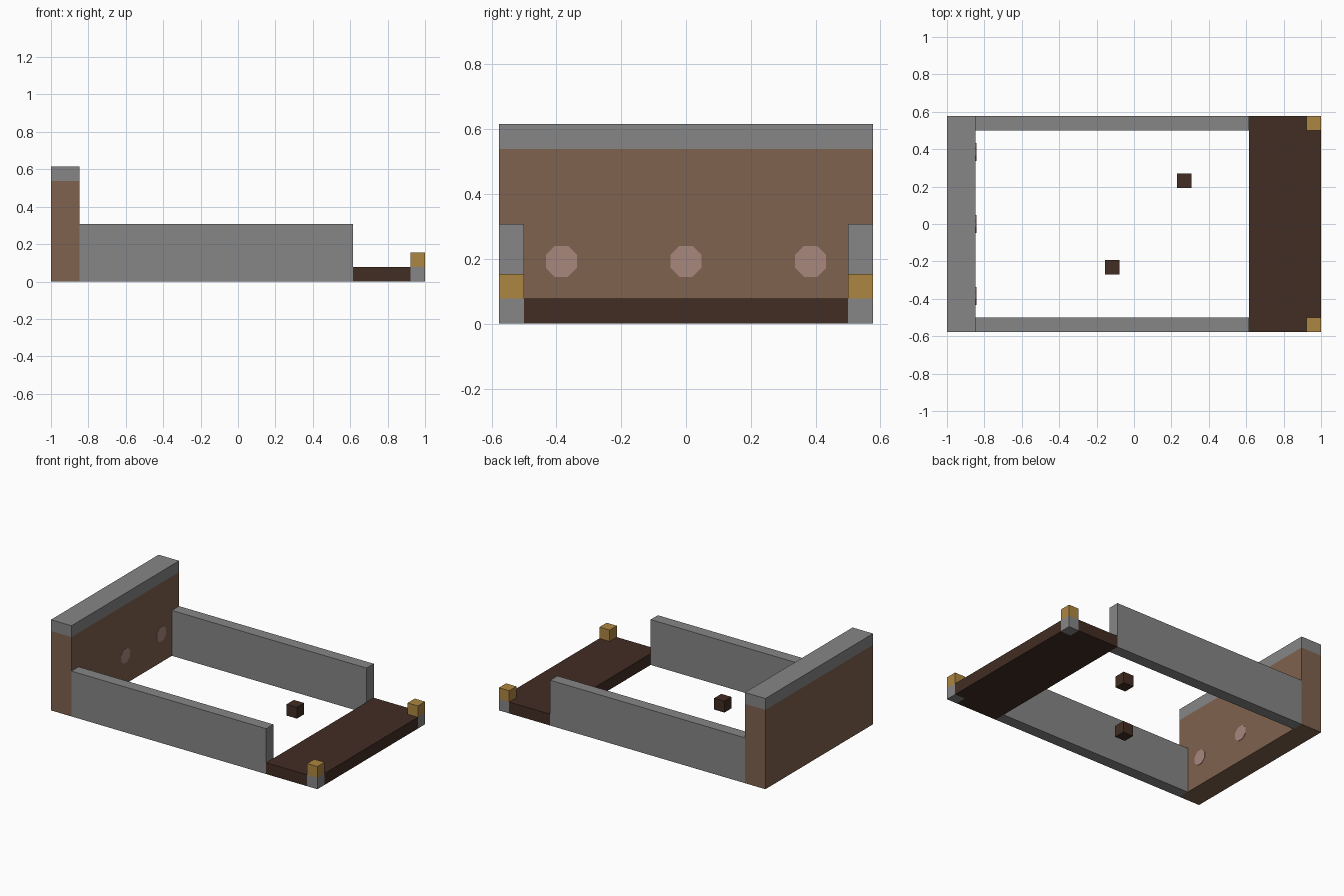
import bpy, bmesh, math
from mathutils import Matrix

if "Cube" in bpy.data.objects:
    bpy.data.objects.remove(bpy.data.objects["Cube"], do_unlink=True)

U = 2 / 26            # one building block
HALF = 7.5            # half the width, in blocks


def make_material(name, r, g, b):
    mat = bpy.data.materials.new(name)
    mat.use_nodes = True
    mat.diffuse_color = (r, g, b, 1)
    mat.node_tree.nodes["Principled BSDF"].inputs["Base Color"].default_value = (r, g, b, 1)
    return mat


STONE = make_material("grey_stone", 0.238, 0.238, 0.238)
WOOD = make_material("mid_brown_wood", 0.209, 0.122, 0.076)
DARK = make_material("dark_brown_wood", 0.054, 0.026, 0.017)
GOLD = make_material("gold", 0.423, 0.238, 0.054)
PINK = make_material("dusty_pink", 0.392, 0.242, 0.205)


def finish(name, bm, mat):
    bmesh.ops.recalc_face_normals(bm, faces=bm.faces)
    mesh = bpy.data.meshes.new(name)
    bm.to_mesh(mesh)
    bm.free()
    mesh.materials.append(mat)
    obj = bpy.data.objects.new(name, mesh)
    bpy.context.collection.objects.link(obj)
    return obj


def slab(name, outline, z0, z1, mat):
    """Extrude a plan outline, in blocks, from z0 to z1."""
    bm = bmesh.new()
    face = bm.faces.new([bm.verts.new((x * U, y * U, z0 * U)) for x, y in outline])
    top = bmesh.ops.extrude_face_region(bm, geom=[face])["geom"]
    bmesh.ops.translate(bm, vec=(0, 0, (z1 - z0) * U),
                        verts=[v for v in top if isinstance(v, bmesh.types.BMVert)])
    return finish(name, bm, mat)


def box(name, x0, x1, y0, y1, z0, z1, mat):
    return slab(name, [(x0, y0), (x1, y0), (x1, y1), (x0, y1)], z0, z1, mat)


# Tall end wall with its cap
box("end_wall", -13, -11, -HALF, HALF, 0, 7, WOOD)
box("end_wall_cap", -13, -11, -HALF, HALF, 7, 8, STONE)

# Low platform, notched at its outer corners for the posts
inner = HALF - 1
slab("platform", [(8, -HALF), (12, -HALF), (12, -inner), (13, -inner),
                  (13, inner), (12, inner), (12, HALF), (8, HALF)], 0, 1, DARK)

# Side walls and corner posts on both sides
for side, y0 in (("right", -HALF), ("left", inner)):
    box(side + "_side_wall", -11, 8, y0, y0 + 1, 0, 4, STONE)
    box(side + "_post_base", 12, 13, y0, y0 + 1, 0, 1, STONE)
    box(side + "_post_top", 12, 13, y0, y0 + 1, 1, 2, GOLD)

# Loose blocks on the floor
for name, x, y in (("floor_block_front", -2, -3.5), ("floor_block_back", 3, 2.5)):
    box(name, x, x + 1, y, y + 1, 0, 1, DARK)

# Thin octagonal studs on the inner face of the end wall
for name, y in (("stud_right", -5), ("stud_middle", 0), ("stud_left", 5)):
    bm = bmesh.new()
    bmesh.ops.create_cone(bm, cap_ends=True, segments=8, radius1=0.052, radius2=0.052, depth=0.006,
                          matrix=Matrix.Translation((-11 * U, y * U, 2.5 * U))
                          @ Matrix.Rotation(math.pi / 2, 4, "Y")
                          @ Matrix.Rotation(math.pi / 8, 4, "Z"))
    finish(name, bm, PINK)
